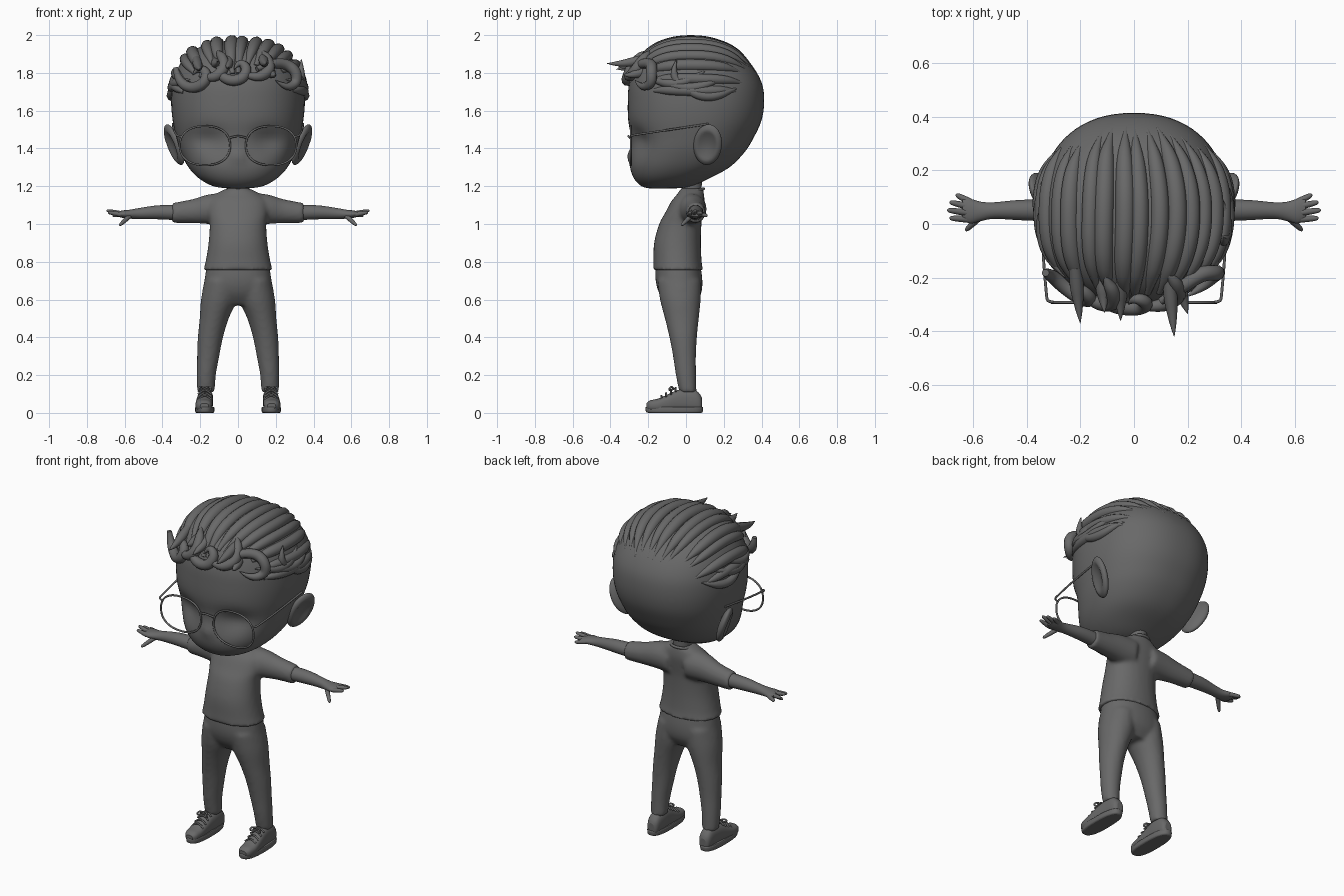
import bpy, bmesh, math, random
from mathutils import Vector, Matrix
from mathutils.bvhtree import BVHTree

random.seed(4)
if "Cube" in bpy.data.objects:
    bpy.data.objects.remove(bpy.data.objects["Cube"])

grey = bpy.data.materials.new("plain grey")
grey.use_nodes = True
color = (0.14, 0.14, 0.14, 1)
grey.diffuse_color = color
grey.node_tree.nodes["Principled BSDF"].inputs["Base Color"].default_value = color


def add_object(name, data):
    ob = bpy.data.objects.new(name, data)
    bpy.context.collection.objects.link(ob)
    data.materials.append(grey)
    return ob


def finish(name, bm):
    bmesh.ops.recalc_face_normals(bm, faces=bm.faces)
    for f in bm.faces:
        f.smooth = len(f.verts) < 5
    me = bpy.data.meshes.new(name)
    bm.to_mesh(me)
    bm.free()
    return add_object(name, me)


def fair(rows, steps=4):
    """Catmull-Rom interpolation of the section rows."""
    out = []
    for i in range(len(rows) - 1):
        a, b = rows[max(i - 1, 0)], rows[i]
        c, d = rows[i + 1], rows[min(i + 2, len(rows) - 1)]
        for k in range(steps):
            t = k / steps
            out.append([q + 0.5 * t * (r - p + t * (2*p - 5*q + 4*r - s + t * (3*(q - r) + s - p)))
                        for p, q, r, s in zip(a, b, c, d)])
    return out + [list(rows[-1])]


def loft(bm, axis, rows, n=2.0, seg=32, side=1):
    """Rows are (position, centre, centre, radius, radius) along one axis."""
    rings = []
    for pos, c1, c2, r1, r2 in fair(rows):
        ring = []
        for k in range(seg):
            t = 2 * math.pi * k / seg
            u, v = [math.copysign(abs(w) ** (2 / n), w) for w in (math.cos(t), math.sin(t))]
            p = [c1 + r1 * u, c2 + r2 * v]
            p.insert(axis, pos)
            ring.append(bm.verts.new((p[0] * side, p[1], p[2])))
        rings.append(ring)
    for a, b in zip(rings, rings[1:]):
        for k in range(seg):
            bm.faces.new((a[k], a[k - 1], b[k - 1], b[k]))
    bm.faces.new(rings[0])
    bm.faces.new(rings[-1])


def fuse(ob, size=0.011, rounds=6):
    m = ob.modifiers.new("fuse", "REMESH")
    m.mode, m.voxel_size, m.use_smooth_shade = "VOXEL", size, True
    s = ob.modifiers.new("soften", "SMOOTH")
    s.iterations, s.factor = rounds, 0.5


def tubes(name, paths, depth, cyclic=False):
    """Each path is a list of (point, radius factor)."""
    cu = bpy.data.curves.new(name, "CURVE")
    cu.dimensions = "3D"
    cu.bevel_depth, cu.bevel_resolution, cu.use_fill_caps = depth, 3, True
    for path in paths:
        sp = cu.splines.new("NURBS")
        sp.points.add(len(path) - 1)
        for pt, (co, r) in zip(sp.points, path):
            pt.co, pt.radius = (*co, 1), r
        sp.order_u, sp.resolution_u = 3, 5
        sp.use_endpoint_u, sp.use_cyclic_u = not cyclic, cyclic
    return add_object(name, cu)


# Head, from (height, half width, front y, back y)
X, Y, Z = 0, 1, 2
outline = [(1.188, .05, -.19, -.06), (1.2, .13, -.235, .03), (1.24, .205, -.275, .12),
           (1.3, .262, -.295, .23), (1.38, .303, -.292, .31), (1.46, .327, -.292, .36),
           (1.55, .346, -.306, .4), (1.65, .354, -.308, .414), (1.75, .345, -.3, .4),
           (1.85, .305, -.26, .34), (1.92, .235, -.18, .25), (1.96, .13, -.08, .13),
           (1.97, .03, 0, .05)]
bm = bmesh.new()
loft(bm, Z, [(z, 0, (f + b) / 2, w, (b - f) / 2) for z, w, f, b in outline], n=2.25, seg=72)
for v in bm.verts:
    if v.co.y < 0:
        x, z = v.co.x, v.co.z
        socket = math.exp(-((abs(x) - .16) / .085) ** 2 - ((z - 1.44) / .065) ** 2)
        nose = math.exp(-(x / .035) ** 2 - ((z - 1.36) / .035) ** 2)
        v.co.y += .035 * socket - .018 * nose
skull = BVHTree.FromBMesh(bm)
finish("head", bm)

# Ears
for s, label in ((1, "left"), (-1, "right")):
    bm = bmesh.new()
    bmesh.ops.create_uvsphere(bm, u_segments=32, v_segments=24, radius=1)
    for v in bm.verts:
        rim = math.hypot(v.co.y, v.co.z)
        if v.co.x > 0 and rim < .75:
            v.co.x -= .9 * (1 - (rim / .75) ** 2)
    turn = Matrix.Rotation(-.35, 4, "Z") @ Matrix.Rotation(.32, 4, "Y") @ Matrix.Rotation(-.28, 4, "X")
    place = Matrix.Diagonal((s, 1, 1, 1)) @ Matrix.Translation((.338, .115, 1.42)) @ turn
    bm.transform(place @ Matrix.Diagonal((.03, .078, .115, 1)))
    finish(label + "_ear", bm)

# Neck and collar
bm = bmesh.new()
loft(bm, Z, [(1.1, 0, .03, .055, .058), (1.17, 0, .03, .05, .053), (1.25, 0, .03, .055, .055)])
finish("neck", bm)
ring = [2 * math.pi * k / 16 for k in range(16)]
tubes("collar", [[((.064 * math.cos(t), .028 + .066 * math.sin(t), 1.172 + .014 * math.sin(t)), 1)
                  for t in ring]], .008, True)

# Shirt with sleeves
bm = bmesh.new()
loft(bm, Z, [(.755, 0, -.042, .185, .133), (.8, 0, -.045, .172, .128), (.9, 0, -.045, .156, .124),
             (1.0, 0, -.03, .15, .112), (1.06, 0, -.01, .16, .1), (1.12, 0, .01, .155, .088),
             (1.16, 0, .025, .115, .07), (1.188, 0, .03, .062, .06)], n=2.2)
for s in (1, -1):
    loft(bm, X, [(.06, .025, 1.08, .085, .088), (.16, .035, 1.078, .07, .078),
                 (.24, .046, 1.068, .056, .064), (.35, .052, 1.058, .05, .053)], side=s)
fuse(finish("shirt", bm))

# Trousers
bm = bmesh.new()
loft(bm, Z, [(.785, 0, -.042, .165, .118), (.7, 0, -.037, .178, .124), (.63, 0, -.03, .185, .11),
             (.57, 0, -.025, .12, .07)], n=2.2)
for s in (1, -1):
    loft(bm, Z, [(.7, .09, -.037, .086, .115), (.6, .101, -.03, .095, .108), (.5, .126, -.022, .077, .09),
                 (.4, .146, -.015, .067, .073), (.3, .158, -.008, .059, .061),
                 (.2, .168, 0, .051, .054), (.11, .17, .01, .047, .046)], side=s)
fuse(finish("trousers", bm))

for s, label in ((1, "left"), (-1, "right")):
    # Arm and hand
    bm = bmesh.new()
    loft(bm, X, [(.28, .05, 1.06, .042, .042), (.42, .052, 1.062, .038, .037), (.52, .05, 1.056, .031, .029),
                 (.57, .047, 1.052, .036, .024), (.61, .048, 1.052, .046, .02),
                 (.64, .055, 1.053, .04, .013)], side=s)
    finish(label + "_arm", bm)
    fingers = [((.62, .018, 1.05), (.688, .022, 1.062)), ((.62, .042, 1.056), (.697, .052, 1.072)),
               ((.62, .066, 1.054), (.688, .082, 1.06)), ((.61, .082, 1.05), (.664, .11, 1.044)),
               ((.57, .03, 1.045), (.628, -.025, .992))]
    paths = []
    for a, b in fingers:
        a, b = Vector((a[0] * s, *a[1:])), Vector((b[0] * s, *b[1:]))
        paths.append([(a.lerp(b, t), r) for t, r in ((0, 1.2), (.4, 1.1), (.8, .9), (.97, .6), (1, .1))])
    tubes(label + "_fingers", paths, .011)

    # Shoe upper, sole and laces
    bm = bmesh.new()
    loft(bm, Y, [(-.21, .178, .036, .022, .015), (-.19, .179, .038, .038, .028), (-.15, .18, .04, .045, .035),
                 (-.1, .178, .05, .044, .046), (-.05, .175, .062, .042, .057), (0, .172, .066, .041, .062),
                 (.05, .172, .062, .038, .058), (.075, .172, .052, .031, .045),
                 (.085, .172, .048, .018, .028)], n=2.5, side=s)
    finish(label + "_shoe", bm)
    bm = bmesh.new()
    loft(bm, Z, [(0, .176, -.06, .044, .14), (.006, .176, -.062, .05, .15),
                 (.026, .176, -.062, .051, .153), (.032, .176, -.062, .048, .149)], n=2.6, side=s)
    finish(label + "_sole", bm)
    laces = []
    for k in range(4):
        y, z = -.13 + .025 * k, .085 + .014 * k
        laces.append([((s * (.176 + d), y, z + h), 1) for d, h in ((-.036, -.014), (-.015, .006), (.015, .006), (.036, -.014))])
    for d in (-1, 1):
        laces.append([((s * .176 + d * a, -.065 - b, .128 + c), 1)
                      for a, b, c in ((0, 0, 0), (.02, .01, .014), (.036, .025, 0), (.025, .02, -.012), (0, 0, 0))])
    tubes(label + "_laces", laces, .005)

    # Spectacle rim and temple
    rim = []
    for k in range(24):
        t = 2 * math.pi * k / 24
        u, v = [math.copysign(abs(w) ** .87, w) for w in (math.cos(t), math.sin(t))]
        rim.append(((s * (.175 + .134 * u), -.292, 1.415 + .104 * v), 1))
    tubes(label + "_rim", [rim], .0055, True)
    tubes(label + "_temple", [[((s * x, y, z), 1) for x, y, z in
          ((.295, -.292, 1.46), (.322, -.29, 1.468), (.326, -.27, 1.472), (.342, -.08, 1.5), (.345, .12, 1.53))]], .0055)
tubes("spectacle_bridge", [[((x, -.295 - h, 1.455 + h), 1) for x, h in ((-.045, 0), (-.02, .01), (.02, .01), (.045, 0))]], .0055)


# Hair strands swept back over the skull
def on_skull(angle, y, lift=0.0):
    d = Vector((math.sin(angle), 0, math.cos(angle)))
    hit = skull.ray_cast(Vector((0, y, 1.6)), d)[0]
    return (hit if hit else Vector((0, y, 1.6)) + d * .2) + d * lift


strands = []
widths = (.35, .75, .95, 1, 1, 1, 1, .95, .85, .55, .12)
for k in range(15):
    a = math.radians(-70 + 10 * k + random.uniform(-2, 2))
    side = abs(math.sin(a))
    y0 = -.275 + .13 * side ** 2 + random.uniform(-.015, .015)
    y1 = .365 - .1 * side ** 2 + random.uniform(-.03, .015)
    thick = random.uniform(.88, 1.08) * (1 - .2 * side)
    strands.append([(on_skull(a + .06 * math.sin(3 * t / 10), y0 + (y1 - y0) * t / 10, -.006), r * thick)
                    for t, r in enumerate(widths)])
tubes("hair_strands", strands, .038)

# Low side locks
locks = []
for s in (1, -1):
    for deg, y0, y1 in ((66, -.16, .2), (73, -.04, .27), (62, -.2, .1)):
        locks.append([(on_skull(s * math.radians(deg - 5 + 10 * math.sin(math.pi * t / 6)), y0 + (y1 - y0) * t / 6), r)
                      for t, r in enumerate((.1, .7, 1, 1, .95, .7, .1))])
locks.append([((.335, y, z), r) for y, z, r in
              ((.06, 1.75, .3), (0, 1.735, .9), (-.05, 1.755, .9), (-.07, 1.81, .7), (-.05, 1.87, .1))])
tubes("hair_side_locks", locks, .026)


# Curls over the forehead
def on_face(x, z):
    hit = skull.ray_cast(Vector((x, -1, z)), Vector((0, 1, 0)))[0]
    return (x, max(min(hit.y if hit else -.16, -.16), -.29) - .022, z)


curls = [((.1, 1.82), (.17, 1.85), (.25, 1.85), (.31, 1.81), (.31, 1.74), (.25, 1.72), (.2, 1.76)),
         ((-.33, 1.83), (-.32, 1.76), (-.25, 1.715), (-.18, 1.74), (-.16, 1.8), (-.21, 1.83), (-.24, 1.79)),
         ((-.1, 1.86), (-.1, 1.79), (-.04, 1.755), (.03, 1.77), (.05, 1.83), (0, 1.86), (-.02, 1.82)),
         ((-.2, 1.79), (-.15, 1.77), (-.1, 1.79), (-.07, 1.83), (-.08, 1.88), (-.1, 1.9), (-.11, 1.92)),
         ((.04, 1.79), (.09, 1.775), (.14, 1.79), (.17, 1.82), (.16, 1.87), (.14, 1.9), (.12, 1.92))]
tubes("hair_curls", [[(on_face(*p), r) for p, r in zip(c, (.5, .9, 1.1, 1.1, 1, .7, .1))] for c in curls], .027)

# Pointed tips over the brow
tips = [((.13, -.2, 1.88), (.15, -.42, 1.85)), ((-.22, -.16, 1.87), (-.2, -.37, 1.82)),
        ((-.05, -.2, 1.88), (-.05, -.36, 1.83)), ((.16, -.2, 1.82), (.2, -.335, 1.79)),
        ((-.12, -.2, 1.86), (-.11, -.33, 1.86))]
spikes = []
for a, b in tips:
    a, b = Vector(a), Vector(b)
    spikes.append([(a.lerp(b, t) + Vector((0, 0, -.05 * t * (1 - t))), r)
                   for t, r in ((0, .8), (.3, 1), (.6, .7), (.85, .35), (1, .03))])
tubes("hair_tips", spikes, .028)
